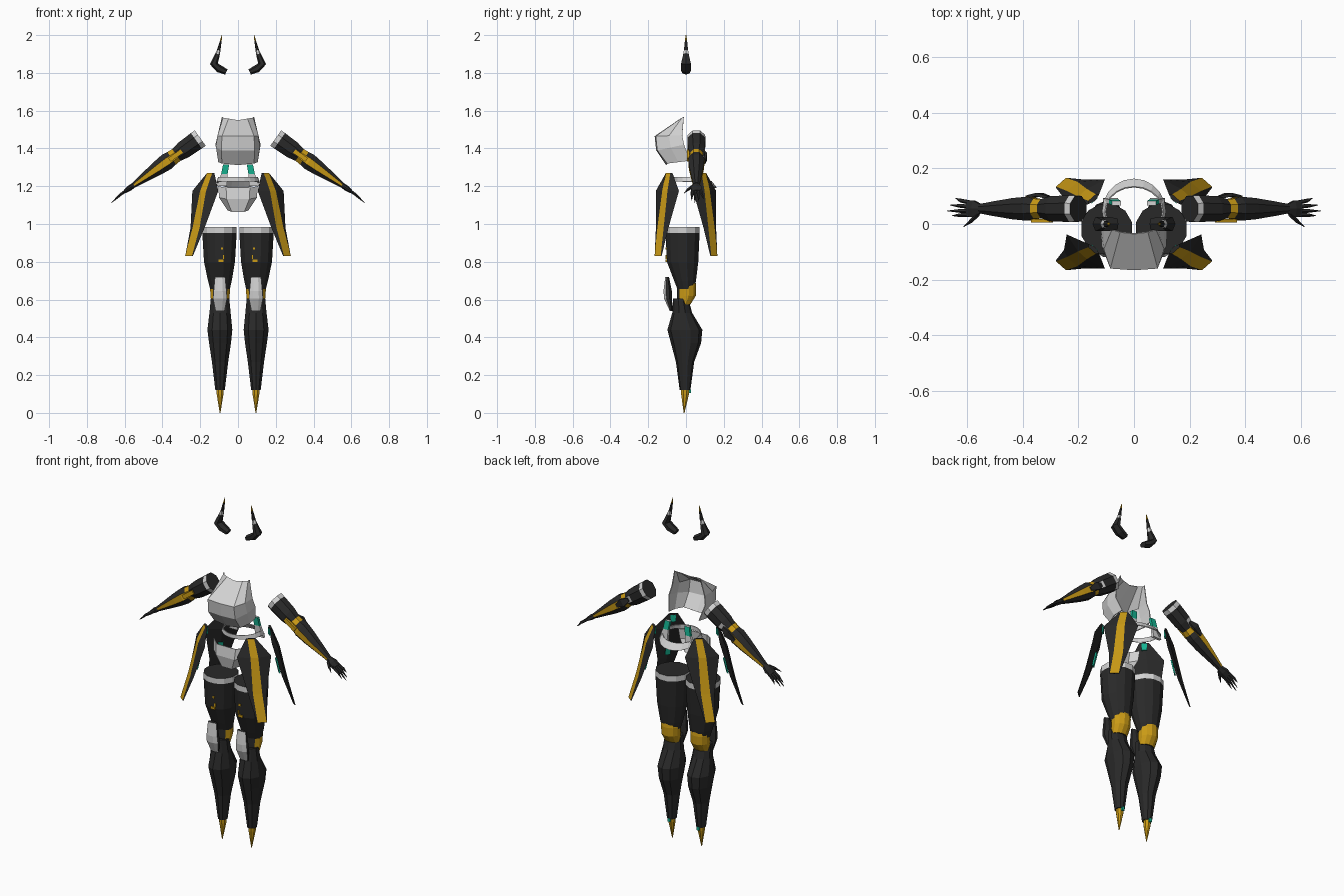
import bpy, bmesh, math
from mathutils import Vector

cube = bpy.data.objects.get("Cube")
if cube:
    bpy.data.objects.remove(cube, do_unlink=True)


def material(name, rgb):
    m = bpy.data.materials.new(name)
    m.use_nodes = True
    m.diffuse_color = (*rgb, 1)
    m.node_tree.nodes["Principled BSDF"].inputs["Base Color"].default_value = (*rgb, 1)
    return m


BLACK, GOLD, GREY, TEAL = range(4)
MATS = [material("black", (0.022, 0.022, 0.022)), material("gold", (0.6, 0.33, 0.008)),
        material("light grey", (0.65, 0.65, 0.65)), material("teal", (0.008, 0.46, 0.29))]


def loft(name, rings, pick, closed=True, cap=BLACK, flip=(1, 1)):
    """Skin matching rings of points; pick(segment, facet) gives the colour."""
    bm = bmesh.new()
    rows = [[bm.verts.new((p[0] * flip[0], p[1] * flip[1], p[2])) for p in r] for r in rings]
    n = len(rows[0])
    for i in range(len(rows) - 1):
        for j in range(n if closed else n - 1):
            k = (j + 1) % n
            f = bm.faces.new((rows[i][j], rows[i][k], rows[i + 1][k], rows[i + 1][j]))
            f.material_index = pick(i, j)
    if closed and cap is not None:
        for r in (rows[0], rows[-1]):
            bm.faces.new(r).material_index = cap
    bmesh.ops.recalc_face_normals(bm, faces=bm.faces)
    me = bpy.data.meshes.new(name)
    bm.to_mesh(me)
    bm.free()
    for m in MATS:
        me.materials.append(m)
    ob = bpy.data.objects.new(name, me)
    bpy.context.collection.objects.link(ob)
    return ob


def pair(name, rings, pick, **kw):
    for s, side in ((1, "left"), (-1, "right")):
        loft(f"{side}_{name}", rings, pick, flip=(s, 1), **kw)


def oval(c, u, v, ru, rv, n):
    k = 1 / math.cos(math.pi / n)
    angles = [(j - 0.5) * 2 * math.pi / n for j in range(n)]
    return [c + u * (ru * k * math.cos(a)) + v * (rv * k * math.sin(a)) for a in angles]


def column(stations, n):
    """Horizontal ovals from (x, y, z, x radius, y radius)."""
    return [oval(Vector(s[:3]), Vector((1, 0, 0)), Vector((0, 1, 0)), s[3], s[4], n) for s in stations]


def tube(stations, n):
    """Ovals square to a path, from (point, y radius, cross radius)."""
    pts = [Vector(s[0]) for s in stations]
    u, rings = Vector((0, 1, 0)), []
    for i, (p, ru, rv) in enumerate(stations):
        t = pts[min(i + 1, len(pts) - 1)] - pts[max(i - 1, 0)]
        rings.append(oval(pts[i], u, t.cross(u).normalized(), ru, rv, n))
    return rings


def box(name, c, size, mat):
    x, y, z = c
    a, b, h = (v / 2 for v in size)
    pair(name, column([(x, y, z - h, a, b), (x, y, z + h, a, b)], 4), lambda i, j: mat, cap=mat)


# Head horns with gold tips
pair("horn", tube([((0.062, 0, 1.805), 0.02, 0.013), ((0.10, 0, 1.822), 0.026, 0.018),
                   ((0.128, 0, 1.848), 0.026, 0.018), ((0.108, 0, 1.90), 0.014, 0.011),
                   ((0.102, 0, 1.92), 0.011, 0.008), ((0.091, 0, 1.97), 0.006, 0.004),
                   ((0.085, 0, 2.0), 0.002, 0.001)], 6),
     lambda i, j: (BLACK, BLACK, BLACK, GREY, BLACK, GOLD)[i])

# Chest shell, open at the back
chest = []
for bx, by, bz, fx, fy, fz, dip in ((0.085, -0.012, 1.568, 0.05, -0.03, 1.558, 0.008),
                                    (0.108, -0.02, 1.47, 0.085, -0.16, 1.465, 0),
                                    (0.12, -0.01, 1.42, 0.088, -0.152, 1.39, 0),
                                    (0.10, 0.02, 1.335, 0.085, -0.10, 1.32, 0.008)):
    half = [(bx, by, bz), ((bx + fx) / 2 + 0.012, (by + fy) / 2, (bz + fz) / 2), (fx, fy, fz)]
    chest.append(half + [(0, fy - 0.006, fz - dip)] + [(-x, y, z) for x, y, z in reversed(half)])
shell = loft("chest_shell", chest, lambda i, j: GREY, closed=False)
shell.modifiers.new("thickness", "SOLIDIFY").thickness = 0.005

# Waist band, dipping towards the back
band = []
for rx, ry, z, drop in ((0.105, 0.09, 1.248, 0.02), (0.115, 0.118, 1.225, 0.032)):
    ring = []
    for j in range(20):
        a = j * math.tau / 20
        s = math.sin(a)
        ring.append((rx * math.cos(a), 0.045 + (ry if s > 0 else 0.11) * s, z - drop * max(s, 0)))
    band.append(ring)
waist = loft("waist_band", band, lambda i, j: GREY, cap=None)
waist.modifiers.new("thickness", "SOLIDIFY").thickness = 0.005

# Back straps with teal upper halves
pair("back_strap", column([(0.063, 0.075, 1.315, 0.016, 0.008), (0.072, 0.08, 1.265, 0.017, 0.008),
                           (0.085, 0.085, 1.2, 0.027, 0.008)], 4),
     lambda i, j: (TEAL, GREY)[i], cap=GREY)

# Front pelvis plate
plate = [[(-w, y + 0.035, z), (-w * 0.6, y, z - 0.008), (w * 0.6, y, z - 0.008), (w, y + 0.035, z)]
         for w, y, z in ((0.105, -0.112, 1.2), (0.1, -0.12, 1.14), (0.055, -0.105, 1.072))]
pelvis = loft("pelvis_plate", plate, lambda i, j: GREY, closed=False)
pelvis.modifiers.new("thickness", "SOLIDIFY").thickness = 0.005

# Four hip panels: black wings around a gold strip, teal light on the inside
across, out = Vector((0.745, 0.665, 0)), Vector((0.665, -0.745, 0))
panel, light = [], []
for x, y, z, g, w, d in ((0.15, -0.095, 1.27, 0.018, 0.026, 0.008), (0.185, -0.112, 1.175, 0.021, 0.092, 0.018),
                         (0.222, -0.135, 0.98, 0.025, 0.05, 0.012), (0.262, -0.15, 0.83, 0.024, 0.027, 0.004)):
    c = Vector((x, y, z))
    panel.append([c - across * w - out * d, c - across * g, c + across * g,
                  c + across * w - out * d, c - out * (d * 2)])
for z in (1.09, 1.01):
    c = Vector((0.185, -0.112, 1.175)).lerp(Vector((0.222, -0.135, 0.98)), (1.175 - z) / 0.195) - out * 0.033
    light.append(oval(c, across, out, 0.014, 0.004, 4))
for s in (1, -1):
    for t in (1, -1):
        tag = ("left" if s > 0 else "right") + ("_front" if t > 0 else "_back")
        loft(tag + "_hip_panel", panel, lambda i, j: GOLD if j == 1 else BLACK, flip=(s, t))
        loft(tag + "_hip_light", light, lambda i, j: TEAL, cap=TEAL, flip=(s, t))
        top = [oval(Vector((0.145, -0.088, z)), across, out, 0.014, 0.006, 4) for z in (1.265, 1.225)]
        loft(tag + "_hip_clip", top, lambda i, j: TEAL, cap=TEAL, flip=(s, t))


def along(d, y=0.055, lift=0.0):
    """Point at distance d down the sloping arm."""
    return (0.2 + 0.816 * d + 0.578 * lift, y, 1.455 - 0.578 * d + 0.816 * lift)


# Arms: grey shoulder band, gold elbow, gold strips on the forearm
def arm_colour(i, j):
    if i == 0 or (i == 2 and j == 0):
        return GREY
    if i == 3:
        return GOLD
    return GOLD if i > 3 and j in (0, 4) else BLACK


pair("arm", tube([(along(d), ru, rv) for d, ru, rv in
                  ((0, 0.046, 0.05), (0.025, 0.048, 0.05), (0.11, 0.045, 0.047), (0.155, 0.034, 0.038),
                   (0.185, 0.036, 0.04), (0.215, 0.043, 0.045), (0.28, 0.038, 0.038),
                   (0.37, 0.026, 0.024), (0.43, 0.017, 0.015))], 8), arm_colour)
pair("elbow_guard", tube([(along(d, y), 0.006, r) for d, y, r in
                          ((0.13, 0.095, 0.01), (0.17, 0.106, 0.022), (0.225, 0.096, 0.01))], 4),
     lambda i, j: BLACK)
pair("elbow_trim", tube([(along(d, 0.012), 0.006, 0.012) for d in (0.12, 0.20)], 4),
     lambda i, j: GOLD, cap=GOLD)

# Hands with pointed fingers
pair("palm", tube([(along(0.43), 0.016, 0.012), (along(0.46), 0.03, 0.013), (along(0.49), 0.028, 0.009)], 6),
     lambda i, j: BLACK)
for k, (y0, y1, reach) in enumerate(((0.078, 0.092, 0.545), (0.063, 0.068, 0.57),
                                     (0.048, 0.047, 0.582), (0.034, 0.03, 0.56))):
    pair(f"finger_{k + 1}", tube([(along(0.48, y0), 0.007, 0.007), (along(0.52, (y0 + y1) / 2), 0.006, 0.006),
                                  (along(reach, y1, -0.008), 0.001, 0.001)], 5), lambda i, j: BLACK)
pair("thumb", tube([(along(0.44, 0.035), 0.008, 0.008), (along(0.47, 0.012), 0.007, 0.007),
                    (along(0.505, -0.01), 0.001, 0.001)], 5), lambda i, j: BLACK)

# Thighs with a grey top band
pair("thigh", column([(0.098, -0.018, 0.985, 0.091, 0.09), (0.098, -0.018, 0.953, 0.091, 0.09),
                      (0.098, -0.018, 0.80, 0.082, 0.083), (0.096, -0.005, 0.70, 0.063, 0.058),
                      (0.095, 0, 0.655, 0.052, 0.045)], 12),
     lambda i, j: GREY if i == 0 else BLACK)
for k, (x, z, w, h) in enumerate(((0.09, 0.805, 0.028, 0.014), (0.076, 0.825, 0.008, 0.02),
                                  (0.085, 0.87, 0.012, 0.012))):
    box(f"thigh_mark_{k + 1}", (x, -0.103, z), (w, 0.009, h), GOLD)

# Knees: gold at the sides and back, padded at the front
pair("knee", column([(0.095, 0.01, 0.70, 0.046, 0.04), (0.095, 0.004, 0.67, 0.053, 0.05),
                     (0.095, 0.002, 0.62, 0.051, 0.05), (0.095, -0.012, 0.575, 0.046, 0.036)], 12),
     lambda i, j: BLACK if j in (8, 9, 10) else GOLD)
pair("knee_pad", column([(0.095, -0.1, 0.72, 0.027, 0.01), (0.095, -0.097, 0.645, 0.034, 0.022),
                         (0.095, -0.095, 0.605, 0.037, 0.021), (0.095, -0.078, 0.54, 0.024, 0.008)], 8),
     lambda i, j: GREY if j in (5, 6, 7) else BLACK)

# Calves ending in gold spikes
pair("calf", column([(0.095, -0.028, 0.605, 0.049, 0.038), (0.095, -0.02, 0.53, 0.056, 0.05),
                     (0.096, -0.006, 0.44, 0.066, 0.088), (0.095, 0, 0.37, 0.058, 0.076),
                     (0.095, -0.005, 0.27, 0.043, 0.046), (0.095, -0.005, 0.12, 0.025, 0.027)], 10),
     lambda i, j: BLACK)
pair("foot_spike", column([(0.095, -0.005, 0.13, 0.019, 0.022), (0.095, -0.005, 0.10, 0.018, 0.021),
                           (0.095, -0.01, 0, 0.002, 0.002)], 8), lambda i, j: GOLD, cap=GOLD)
box("ankle_light", (0.095, 0.02, 0.115), (0.016, 0.012, 0.02), TEAL)
